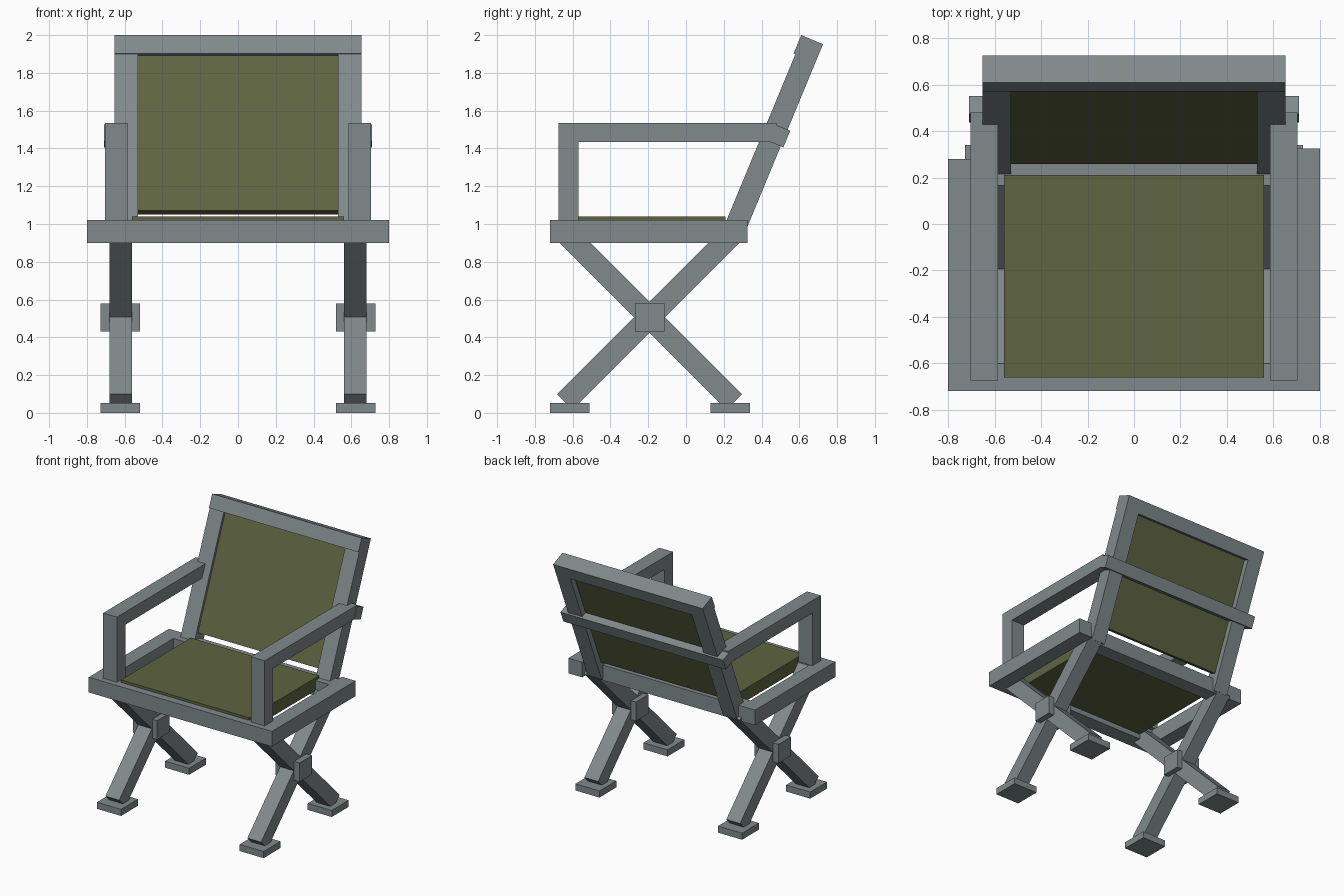
import bpy, math
from mathutils import Matrix, Vector

if "Cube" in bpy.data.objects:
    bpy.data.objects.remove(bpy.data.objects["Cube"])


def material(name, rgb):
    m = bpy.data.materials.new(name)
    m.diffuse_color = (*rgb, 1)
    m.use_nodes = True
    m.node_tree.nodes["Principled BSDF"].inputs["Base Color"].default_value = m.diffuse_color
    return m


GREY = material("weathered grey", (0.216, 0.254, 0.262))
OLIVE = material("olive canvas", (0.112, 0.127, 0.054))


def box(name, x, y, z, mat=GREY, frame=Matrix.Identity(4)):
    """Box from (min, max) ranges, placed in the given frame."""
    corners = [Vector((a, b, c)) for a in x for b in y for c in z]
    faces = [(0, 1, 3, 2), (4, 6, 7, 5), (0, 4, 5, 1),
             (2, 3, 7, 6), (0, 2, 6, 4), (1, 5, 7, 3)]
    mesh = bpy.data.meshes.new(name)
    mesh.from_pydata([frame @ c for c in corners], [], faces)
    mesh.materials.append(mat)
    ob = bpy.data.objects.new(name, mesh)
    bpy.context.collection.objects.link(ob)
    return ob


def side(s, lo, hi):
    """X range mirrored to the left (s = -1) or right (s = 1)."""
    return tuple(sorted((s * lo, s * hi)))


# Reclined frame: origin at the top front edge, local z runs up the back
BACK = Matrix.Translation((0, 0.61, 2.0)) @ Matrix.Rotation(math.radians(-22.5), 4, 'X')

# Seat frame rails and canvas
box("seat_front_rail", (-0.68, 0.68), (-0.72, -0.60), (0.90, 1.02))
box("seat_rear_rail", (-0.68, 0.68), (0.165, 0.28), (0.90, 1.02))
box("seat_canvas", (-0.56, 0.56), (-0.66, 0.21), (0.94, 1.04), OLIVE)

# Backrest canvas, top bar and rear cross bar
box("back_canvas", (-0.53, 0.53), (0.03, 0.08), (-0.994, -0.10), OLIVE, BACK)
box("back_top_bar", (-0.653, 0.653), (0, 0.125), (-0.105, 0), GREY, BACK)
box("back_cross_bar", (-0.71, 0.71), (0.055, 0.14), (-0.585, -0.49), GREY, BACK)

for s, tag in ((-1, "left"), (1, "right")):
    # Side rail, the right one slightly longer
    box(tag + "_seat_rail", side(s, 0.68, 0.80),
        (-0.72, 0.28 if s < 0 else 0.325), (0.90, 1.02))
    # Back post
    box(tag + "_back_post", side(s, 0.53, 0.653), (0.01, 0.125), (-1.13, -0.10), GREY, BACK)
    # Armrest
    box(tag + "_arm_post", side(s, 0.585, 0.705), (-0.675, -0.57), (1.02, 1.44))
    box(tag + "_arm_rail", side(s, 0.585, 0.705), (-0.675, 0.48), (1.435, 1.535))
    # Crossed legs with a pivot block
    for angle, end in ((-45, "rising"), (45, "falling")):
        frame = Matrix.Translation((0, -0.193, 0.507)) @ Matrix.Rotation(math.radians(angle), 4, 'X')
        box(f"{tag}_{end}_leg", side(s, 0.56, 0.68), (-0.058, 0.058), (-0.635, 0.635), GREY, frame)
    box(tag + "_pivot_block", side(s, 0.518, 0.728), (-0.27, -0.115), (0.43, 0.58))
    # Feet
    for y, end in ((-0.72, "front"), (0.13, "rear")):
        box(f"{tag}_{end}_foot", side(s, 0.518, 0.728), (y, y + 0.21), (0, 0.052))
